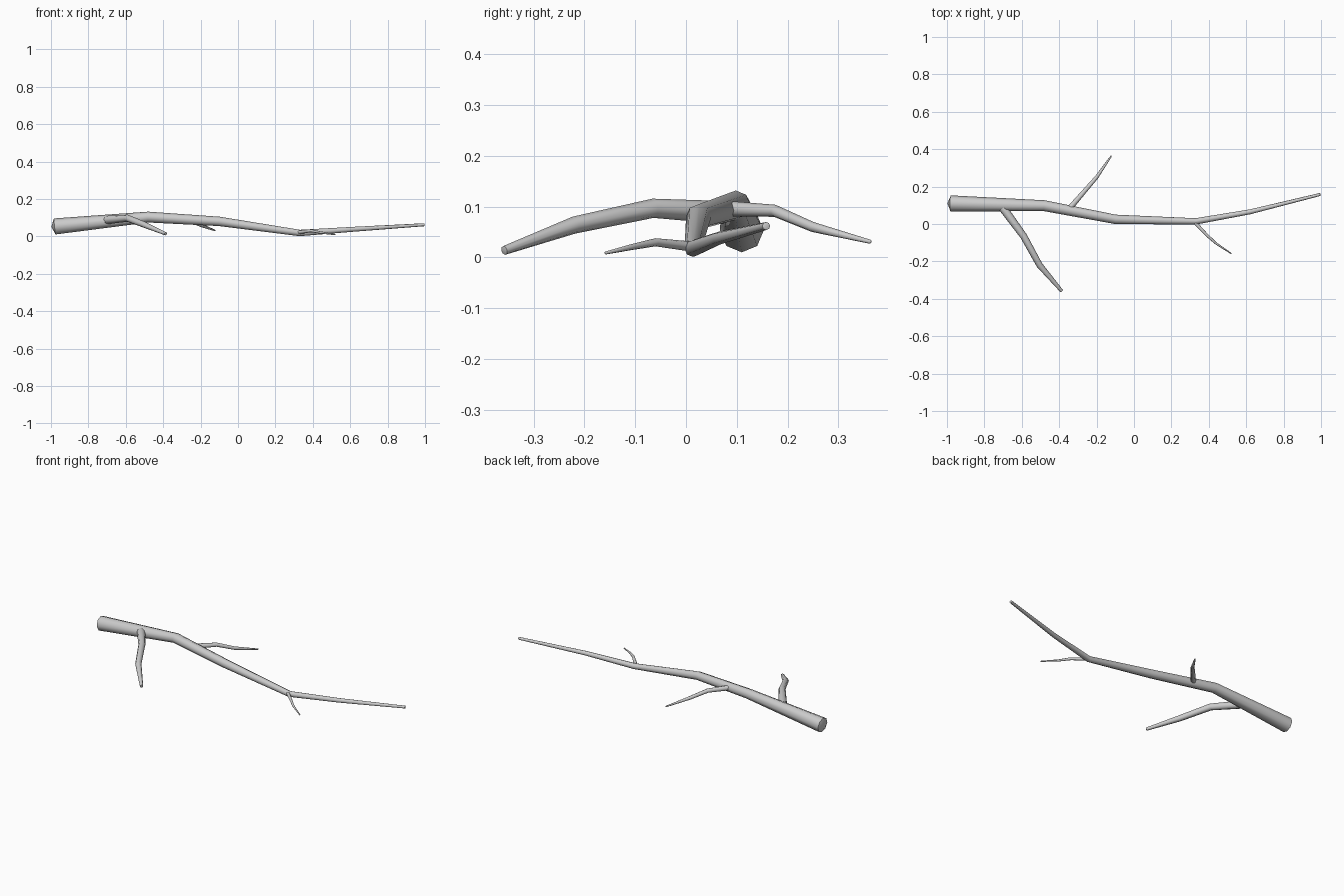
import bpy, bmesh, math
from mathutils import Vector

if "Cube" in bpy.data.objects:
    bpy.data.objects.remove(bpy.data.objects["Cube"])

SIDES = 8


def limb(name, points, start_bulge=0.0, tip_bulge=0.003):
    """Sweep a tapered tube along (x, y, z, radius) points and close both ends."""
    pos = [Vector(p[:3]) for p in points]
    rad = [p[3] for p in points]
    bm = bmesh.new()
    rings = []
    last = len(pos) - 1
    for i, c in enumerate(pos):
        before = (c - pos[i - 1]).normalized() if i > 0 else Vector()
        after = (pos[i + 1] - c).normalized() if i < last else Vector()
        axis = (before + after).normalized()
        side = axis.cross(Vector((0, 0, 1))).normalized()
        up = side.cross(axis)
        ring = []
        for k in range(SIDES):
            a = 2 * math.pi * k / SIDES
            ring.append(bm.verts.new(c + rad[i] * (math.cos(a) * side + math.sin(a) * up)))
        rings.append(ring)
    for r0, r1 in zip(rings, rings[1:]):
        for k in range(SIDES):
            n = (k + 1) % SIDES
            bm.faces.new((r0[k], r0[n], r1[n], r1[k]))
    # slightly domed fan caps
    d0 = (pos[0] - pos[1]).normalized()
    d1 = (pos[-1] - pos[-2]).normalized()
    for ring, tip in ((rings[0], pos[0] + d0 * start_bulge),
                      (rings[-1], pos[-1] + d1 * tip_bulge)):
        centre = bm.verts.new(tip)
        for k in range(SIDES):
            bm.faces.new((ring[k], ring[(k + 1) % SIDES], centre))
    bmesh.ops.recalc_face_normals(bm, faces=bm.faces)
    mesh = bpy.data.meshes.new(name)
    bm.to_mesh(mesh)
    bm.free()
    obj = bpy.data.objects.new(name, mesh)
    bpy.context.collection.objects.link(obj)
    bpy.ops.object.select_all(action='DESELECT')
    obj.select_set(True)
    bpy.context.view_layer.objects.active = obj
    bpy.ops.object.shade_smooth_by_angle(angle=math.radians(50))
    return obj


# main branch, thick cut end to thin tip
limb("main_branch", [
    (-0.98, 0.110, 0.053, 0.043),
    (-0.48, 0.098, 0.103, 0.029),
    (-0.10, 0.025, 0.080, 0.025),
    (0.33, 0.014, 0.018, 0.017),
    (0.62, 0.065, 0.038, 0.013),
    (0.995, 0.158, 0.062, 0.008),
], start_bulge=0.018)

# large side twig
limb("large_twig", [
    (-0.70, 0.085, 0.088, 0.023),
    (-0.59, -0.065, 0.097, 0.019),
    (-0.505, -0.220, 0.064, 0.017),
    (-0.387, -0.358, 0.014, 0.009),
])

# middle side twig
limb("middle_twig", [
    (-0.34, 0.088, 0.096, 0.015),
    (-0.265, 0.175, 0.092, 0.012),
    (-0.20, 0.250, 0.060, 0.010),
    (-0.122, 0.363, 0.031, 0.004),
])

# small side twig
limb("small_twig", [
    (0.325, 0.008, 0.022, 0.010),
    (0.39, -0.060, 0.030, 0.008),
    (0.44, -0.105, 0.021, 0.006),
    (0.52, -0.158, 0.009, 0.003),
])
